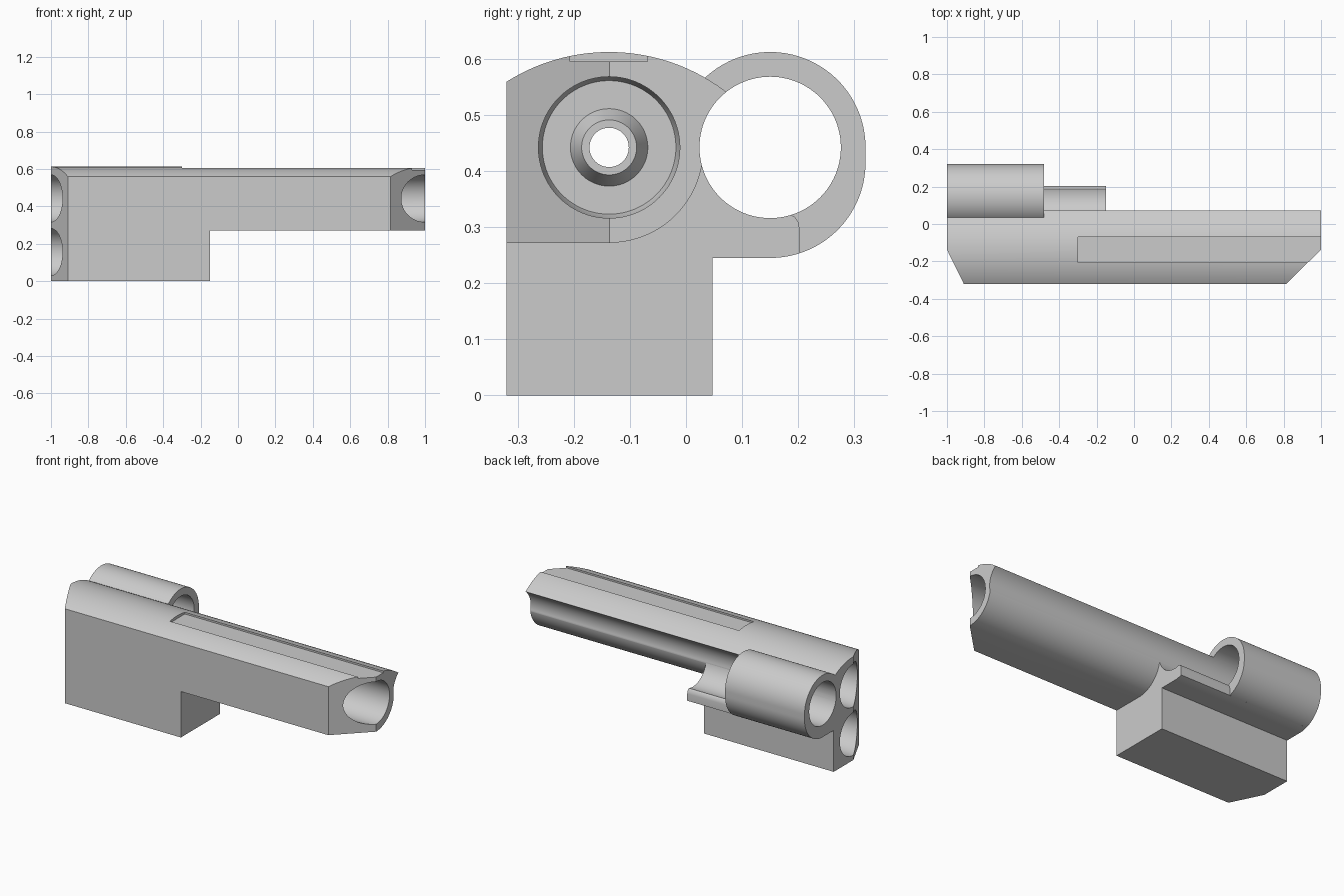
import bpy, bmesh
from math import sin, cos, radians, pi

cube = bpy.data.objects.get("Cube")
if cube:
    bpy.data.objects.remove(cube, do_unlink=True)

grey = bpy.data.materials.new("light grey")
grey.use_nodes = True
colour = (0.6, 0.6, 0.6, 1)
grey.diffuse_color = colour
grey.node_tree.nodes["Principled BSDF"].inputs["Base Color"].default_value = colour

MAIN_Y, SIDE_Y, BORE_Z, BORE_R = -0.137, 0.15, 0.442, 0.126


def loft(name, rings):
    """Closed solid through rings of equal point count."""
    bm = bmesh.new()
    rows = [[bm.verts.new(p) for p in ring] for ring in rings]
    n = len(rows[0])
    for a, b in zip(rows, rows[1:]):
        for i in range(n):
            j = (i + 1) % n
            bm.faces.new((a[i], a[j], b[j], b[i]))
    bm.faces.new(rows[0])
    bm.faces.new(rows[-1])
    bmesh.ops.recalc_face_normals(bm, faces=bm.faces)
    mesh = bpy.data.meshes.new(name)
    bm.to_mesh(mesh)
    bm.free()
    mesh.materials.append(grey)
    obj = bpy.data.objects.new(name, mesh)
    bpy.context.collection.objects.link(obj)
    return obj


def arc(y, z, r, start, end, steps=32):
    angles = [radians(start + (end - start) * i / steps) for i in range(steps + 1)]
    return [(y + r * cos(a), z + r * sin(a)) for a in angles]


def along_x(name, profile, x0, x1):
    return loft(name, [[(x, y, z) for y, z in profile] for x in (x0, x1)])


def along_z(name, outline, z0, z1):
    return loft(name, [[(x, y, z) for x, y in outline] for z in (z0, z1)])


def turned(name, y, z, steps, sides=96):
    """Round solid along x from (x, radius) pairs."""
    turns = [2 * pi * i / sides for i in range(sides)]
    return loft(name, [[(x, y + r * cos(t), z + r * sin(t)) for t in turns]
                       for x, r in steps])


def combine(target, tool, operation):
    mod = target.modifiers.new(operation.title(), "BOOLEAN")
    mod.operation, mod.solver, mod.object = operation, "EXACT", tool
    bpy.context.view_layer.objects.active = target
    bpy.ops.object.modifier_apply(modifier=mod.name)
    bpy.data.objects.remove(tool, do_unlink=True)


# Long barrel with a domed top and rounded lower edge
body = along_x("barrel_body",
               [(-0.32, 0.272)] + arc(MAIN_Y, 0.44, 0.168, -90, 0)
               + arc(MAIN_Y, 0.27, 0.342, 46, 122.35), -1, 1)

# Rear block with the side tray
block = along_x("rear_block",
                [(-0.32, 0), (0.047, 0), (0.047, 0.245)]
                + arc(SIDE_Y, 0.415, 0.17, -90, -71.8, 8)
                + [(0.203, 0.295), (0.2, 0.309), (0.194, 0.318), (0.185, 0.323),
                   (SIDE_Y, 0.44), (MAIN_Y, 0.5), (-0.32, 0.5)], -1, -0.15)

# Side tube, slightly taller than round
tube = along_x("side_tube",
               arc(SIDE_Y, 0.415, 0.17, -90, 0) + arc(SIDE_Y, BORE_Z, 0.17, 0, 180, 64)
               + [(-0.02, 0.245)], -1, -0.48)
for part in (block, tube):
    combine(body, part, "UNION")

# Groove, bores, nozzle recess, top slot and slanted ends
cutters = [
    turned("side_groove", SIDE_Y, BORE_Z, [(-1.1, BORE_R), (1.1, BORE_R)]),
    turned("front_bore", MAIN_Y, BORE_Z,
           [(1.1, BORE_R), (-0.1, BORE_R), (-0.12, 0.119), (-0.12, 0.069),
            (-0.08, 0.049), (-0.08, 0.03)]),
    turned("rear_bore", MAIN_Y, BORE_Z, [(-1.1, BORE_R), (-0.2, BORE_R)]),
    turned("lower_bore", MAIN_Y, 0.155, [(-1.1, BORE_R), (-0.2, BORE_R)]),
    turned("nozzle_hole", MAIN_Y, BORE_Z, [(-0.3, 0.035), (0, 0.035)]),
    along_x("top_slot", [(-0.207, 0.595), (-0.069, 0.595), (-0.069, 0.7),
                         (-0.207, 0.7)], -0.3, 1.1),
    along_z("rear_slant", [(-1.045, -0.0455), (-0.865, -0.4115),
                           (-1.2, -0.4115), (-1.2, -0.0455)], -0.1, 0.8),
    along_z("front_slant", [(1.1, -0.037), (0.715, -0.42), (1.1, -0.42)], -0.1, 0.8),
]
for cutter in cutters:
    cutter.hide_render = True
    combine(body, cutter, "DIFFERENCE")

bpy.ops.object.select_all(action="DESELECT")
body.select_set(True)
bpy.context.view_layer.objects.active = body
bpy.ops.object.shade_smooth_by_angle(angle=radians(25))
